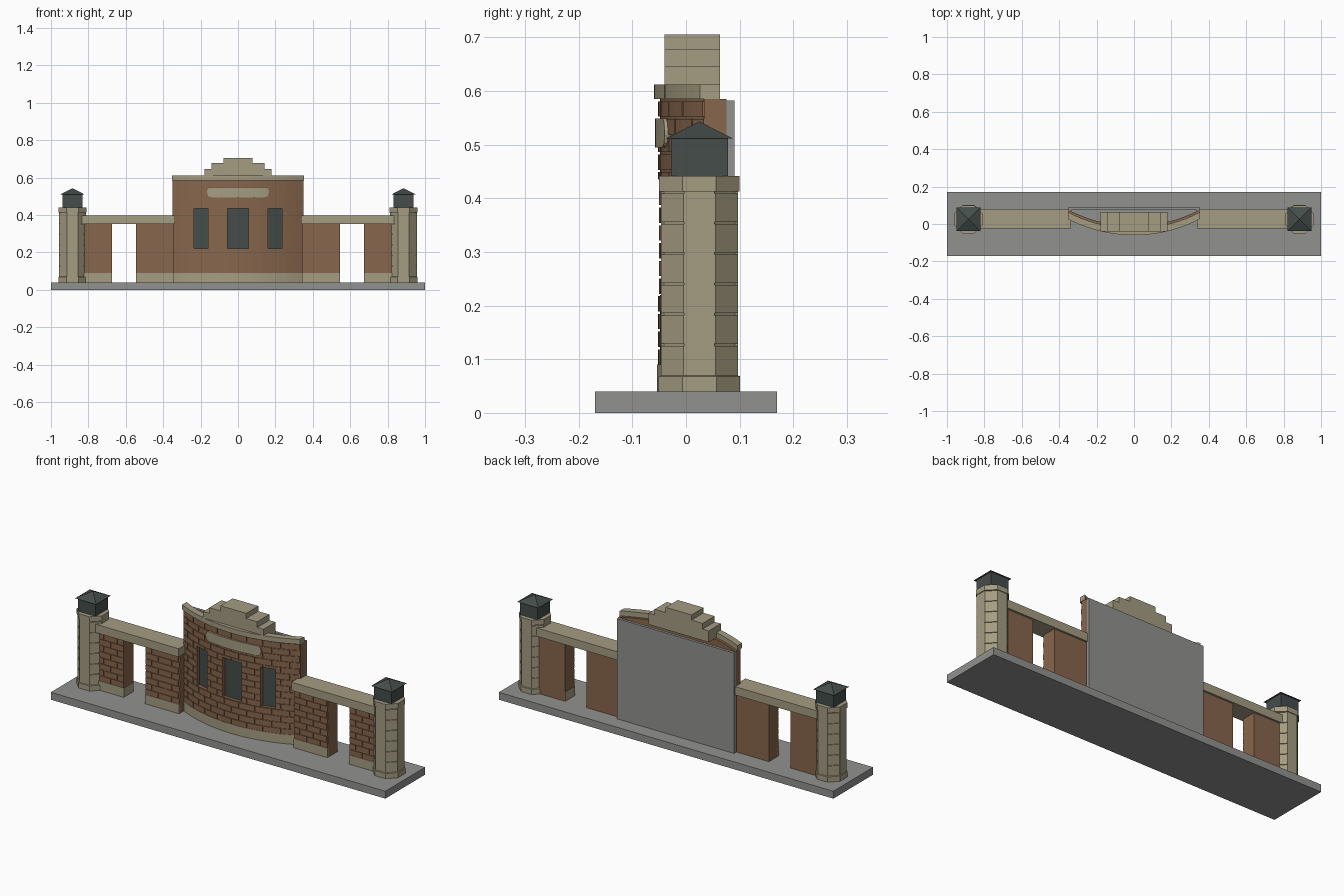
import bpy, bmesh, math

if "Cube" in bpy.data.objects:
    bpy.data.objects.remove(bpy.data.objects["Cube"])

def mat(name, rgb):
    m = bpy.data.materials.new(name)
    m.diffuse_color = (*rgb, 1)
    m.use_nodes = True
    m.node_tree.nodes["Principled BSDF"].inputs["Base Color"].default_value = m.diffuse_color
    return m

STONE = mat("sand_stone", (0.376, 0.333, 0.223))
BRICK = mat("brown_brick", (0.242, 0.133, 0.073))
GRAY = mat("gray_concrete", (0.283, 0.283, 0.278))
DARK = mat("dark_slate", (0.058, 0.074, 0.069))

def finish(name, bm, material):
    bmesh.ops.recalc_face_normals(bm, faces=bm.faces[:])
    me = bpy.data.meshes.new(name)
    bm.to_mesh(me)
    bm.free()
    me.materials.append(material)
    ob = bpy.data.objects.new(name, me)
    bpy.context.collection.objects.link(ob)
    return ob

R = 0.763

def bow(off):
    """Front curve of the bowed centre, shifted in y."""
    return lambda x: off + R - math.sqrt(R * R - x * x)

def flat(y):
    return lambda x: y

def strip(bm, x0, x1, zlo, zhi, front, back, n=1):
    """Solid between two y curves; zlo and zhi may be functions of x."""
    fz = lambda z, x: z(x) if callable(z) else z
    rings = []
    for i in range(n + 1):
        x = x0 + (x1 - x0) * i / n
        a, b = fz(zlo, x), fz(zhi, x)
        rings.append([bm.verts.new(p) for p in (
            (x, front(x), a), (x, back(x), a), (x, back(x), b), (x, front(x), b))])
    for p, q in zip(rings, rings[1:]):
        for k in range(4):
            bm.faces.new((p[k], p[(k + 1) % 4], q[(k + 1) % 4], q[k]))
    bm.faces.new(rings[0])
    bm.faces.new(rings[-1][::-1])

def box(bm, x0, x1, y0, y1, z0, z1):
    strip(bm, x0, x1, z0, z1, flat(y0), flat(y1))

def subtract(x0, x1, holes):
    """Parts of x0..x1 left outside the holes."""
    parts = [(x0, x1)]
    for h0, h1 in holes:
        parts = [q for a, b in parts
                 for q in ((a, min(b, h0)), (max(a, h1), b)) if q[1] - q[0] > 0.004]
    return parts

def bricks(bm, x0, x1, z0, z1, rows, length, front, back, holes=(), hz=(0, 0), n=1):
    """Running-bond bricks in low relief."""
    h, gap = (z1 - z0) / rows, 0.0045
    for r in range(rows):
        a, b = z0 + r * h, z0 + (r + 1) * h - gap
        x = x0 - (length / 2 if r % 2 else 0)
        while x < x1:
            s, e = max(x, x0), min(x + length - gap, x1)
            x += length
            if e - s < 0.004:
                continue
            if b <= hz[0] or a >= hz[1]:
                strip(bm, s, e, a, b, front, back, n)
                continue
            for p, q in subtract(s, e, holes):
                strip(bm, p, q, a, b, front, back, n)
            for h0, h1 in holes:      # slivers over and under an opening
                p, q = max(s, h0), min(e, h1)
                if q - p > 0.004:
                    if a < hz[0] - 0.003:
                        strip(bm, p, q, a, min(b, hz[0]), front, back, n)
                    if b > hz[1] + 0.003:
                        strip(bm, p, q, max(a, hz[1]), b, front, back, n)

# Ground slab
bm = bmesh.new()
box(bm, -1, 1, -0.17, 0.17, 0, 0.04)
finish("base_slab", bm, GRAY)

# Bowed centre wall with three openings
OPEN = [(-0.235, -0.16), (-0.057, 0.057), (0.16, 0.235)]
Z0, Z1, ZT = 0.22, 0.435, 0.585
bm = bmesh.new()
skin, inner = bow(-0.048), bow(-0.01)
for a, b in subtract(-0.35, 0.35, OPEN):
    strip(bm, a, b, 0.04, ZT, skin, inner, 6)
for a, b in OPEN:
    strip(bm, a, b, 0.04, Z0, skin, inner, 6)
    strip(bm, a, b, Z1, ZT, skin, inner, 6)
bricks(bm, -0.35, 0.35, 0.09, ZT, 15, 0.0875, bow(-0.052), bow(-0.046), OPEN, (Z0, Z1), 2)
finish("centre_wall", bm, BRICK)

# Window panels set back in the openings
bm = bmesh.new()
for a, b in OPEN:
    strip(bm, a, b, Z0, Z1, bow(-0.03), bow(-0.012), 4)
finish("window_panels", bm, DARK)

# Stone plinth and coping that follow the bow
bm = bmesh.new()
strip(bm, -0.35, 0.35, 0.04, 0.09, bow(-0.054), bow(-0.045), 28)
finish("centre_plinth", bm, STONE)
bm = bmesh.new()
strip(bm, -0.352, 0.352, ZT, 0.612, bow(-0.06), bow(-0.023), 28)
finish("centre_coping", bm, STONE)

# Blank plaque with rounded ends
bm = bmesh.new()
W, H, RC = 0.166, 0.027, 0.024
def half(x):
    d = max(0, abs(x) - (W - RC))
    return H - RC + math.sqrt(max(RC * RC - d * d, 1e-6))
strip(bm, -W, W, lambda x: 0.522 - half(x), lambda x: 0.522 + half(x),
      bow(-0.058), bow(-0.048), 64)
finish("plaque", bm, STONE)

# Stepped crown
bm = bmesh.new()
for w, a, b in ((0.18, 0.585, 0.646), (0.143, 0.646, 0.677), (0.077, 0.677, 0.705)):
    box(bm, -w, w, -0.04, 0.063, a, b)
finish("stepped_crown", bm, STONE)

# Backing board and end returns
bm = bmesh.new()
box(bm, -0.35, 0.35, 0.075, 0.09, 0.04, 0.582)
finish("back_board", bm, GRAY)

def octagon(bm, cx, cy, profile):
    """Eight-sided column from (apothem, z) pairs."""
    rings = []
    for ap, z in profile:
        r = ap / math.cos(math.pi / 8)
        rings.append([bm.verts.new((cx + r * math.cos((k + .5) * math.pi / 4),
                                    cy + r * math.sin((k + .5) * math.pi / 4), z))
                      for k in range(8)])
    for p, q in zip(rings, rings[1:]):
        for k in range(8):
            bm.faces.new((p[k], p[(k + 1) % 8], q[(k + 1) % 8], q[k]))
    bm.faces.new(rings[0][::-1])
    bm.faces.new(rings[-1])

for side, s in (("left", -1), ("right", 1)):
    def span(a, b):
        return sorted((s * a, s * b))

    # End return of the centre wall
    bm = bmesh.new()
    box(bm, *span(0.335, 0.35), 0.034, 0.075, 0.04, ZT)
    finish(side + "_wall_return", bm, BRICK)

    # Wing walls with brick fronts, either side of the gateway
    bm = bmesh.new()
    for a, b in ((0.342, 0.545), (0.675, 0.83)):
        x0, x1 = span(a, b)
        box(bm, x0, x1, -0.008, 0.07, 0.04, 0.352)
        bricks(bm, x0, x1, 0.09, 0.352, 8, 0.08, flat(-0.012), flat(-0.006))
    finish(side + "_wing_walls", bm, BRICK)

    # Wing plinths
    bm = bmesh.new()
    box(bm, *span(0.342, 0.545), -0.014, -0.005, 0.04, 0.09)
    box(bm, *span(0.673, 0.83), -0.014, 0.068, 0.04, 0.09)
    finish(side + "_wing_plinths", bm, STONE)

    # Lintel across the gateway
    bm = bmesh.new()
    box(bm, *span(0.337, 0.84), -0.025, 0.08, 0.352, 0.397)
    finish(side + "_lintel", bm, STONE)

    # Octagonal pillar: grooved courses, smooth on the four main faces
    cx, cy = s * 0.885, 0.025
    prof = [(0.076, 0.04), (0.076, 0.068), (0.0715, 0.07)]
    for i in range(6):
        z = 0.127 + 0.0567 * i
        prof += [(0.0715, z - 0.002), (0.067, z - 0.002), (0.067, z + 0.002), (0.0715, z + 0.002)]
    prof += [(0.075, 0.413), (0.075, 0.441)]
    bm = bmesh.new()
    octagon(bm, cx, cy, prof)
    box(bm, cx - 0.0718, cx + 0.0718, cy - 0.0285, cy + 0.0285, 0.06, 0.43)
    box(bm, cx - 0.0285, cx + 0.0285, cy - 0.0718, cy + 0.0718, 0.06, 0.43)
    finish(side + "_pillar", bm, STONE)

    # Lantern box with a pyramid roof
    bm = bmesh.new()
    box(bm, cx - 0.053, cx + 0.053, cy - 0.053, cy + 0.053, 0.441, 0.512)
    e = 0.063
    ring = [bm.verts.new((cx + i * e, cy + j * e, 0.511))
            for i, j in ((-1, -1), (1, -1), (1, 1), (-1, 1))]
    tip = bm.verts.new((cx, cy, 0.543))
    bm.faces.new(ring[::-1])
    for k in range(4):
        bm.faces.new((ring[k], ring[(k + 1) % 4], tip))
    finish(side + "_lantern", bm, DARK)
